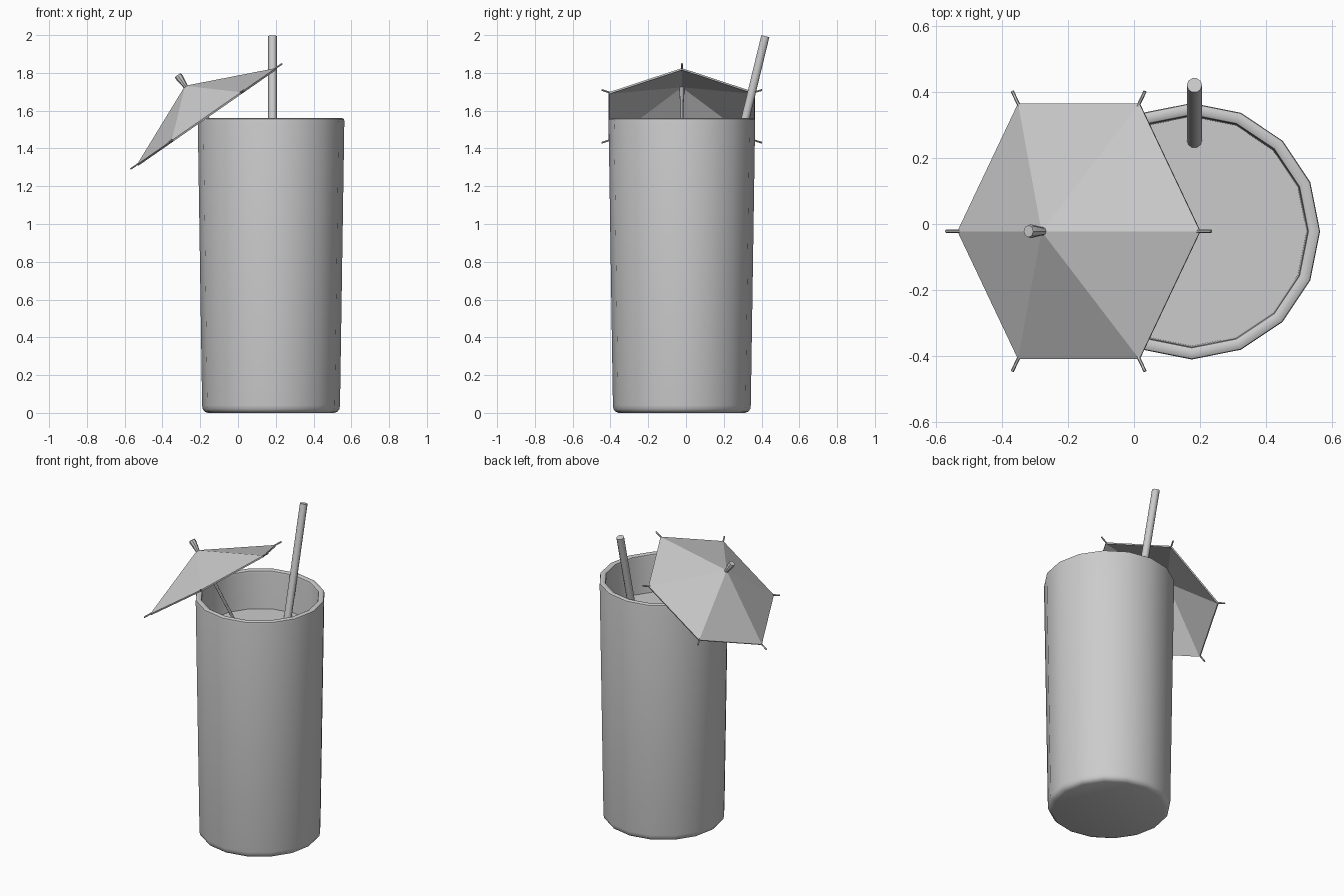
import bpy, bmesh, math
from mathutils import Vector, Matrix

if "Cube" in bpy.data.objects:
    bpy.data.objects.remove(bpy.data.objects["Cube"], do_unlink=True)

grey = bpy.data.materials.new("plain grey")
grey.use_nodes = True
grey.diffuse_color = (0.6, 0.6, 0.6, 1)
grey.node_tree.nodes["Principled BSDF"].inputs["Base Color"].default_value = grey.diffuse_color


def finish(name, bm, matrix, smooth=None):
    bmesh.ops.recalc_face_normals(bm, faces=bm.faces)
    mesh = bpy.data.meshes.new(name)
    bm.to_mesh(mesh)
    bm.free()
    mesh.materials.append(grey)
    obj = bpy.data.objects.new(name, mesh)
    obj.matrix_world = matrix
    bpy.context.collection.objects.link(obj)
    if smooth:
        bpy.ops.object.select_all(action='DESELECT')
        obj.select_set(True)
        bpy.context.view_layer.objects.active = obj
        bpy.ops.object.shade_smooth_by_angle(angle=math.radians(smooth))
    return obj


def lathe(name, profile, sides, matrix, smooth=40):
    """Turn (radius, height) points about z and cap both ends."""
    bm = bmesh.new()
    rings = []
    for r, z in profile:
        rings.append([bm.verts.new((r * math.cos(i * math.tau / sides),
                                    r * math.sin(i * math.tau / sides), z))
                      for i in range(sides)])
    for a, b in zip(rings, rings[1:]):
        for i in range(sides):
            j = (i + 1) % sides
            bm.faces.new((a[i], a[j], b[j], b[i]))
    bm.faces.new(rings[0])
    bm.faces.new(rings[-1])
    return finish(name, bm, matrix, smooth)


def rod(name, start, end, r, sides=8):
    start, end = Vector(start), Vector(end)
    axis = end - start
    turn = axis.to_track_quat('Z', 'Y').to_matrix().to_4x4()
    return lathe(name, [(r, 0), (r, axis.length)], sides,
                 Matrix.Translation(start) @ turn)


# Tapered glass with a rounded foot and rim, and a hollow inside
MID_Y = -0.022
glass_place = Matrix.Translation((0.175, MID_Y, 0))
lathe("glass", [(0.335, 0), (0.352, 0.007), (0.362, 0.02), (0.365, 0.04),
                (0.388, 1.545), (0.386, 1.556), (0.378, 1.56), (0.362, 1.56),
                (0.353, 1.555), (0.35, 1.54), (0.33, 0.06)], 16, glass_place)

# Drink surface
lathe("drink", [(0.33, 0.07), (0.347, 1.31)], 16, glass_place)

# Straw leaning to the back
rod("straw", (0.183, -0.04, 0.1), (0.183, 0.42, 1.994), 0.023, 10)

# Paper umbrella, tilted over the edge of the glass
umbrella = (Matrix.Translation((-0.1675, MID_Y, 1.57))
            @ Matrix.Rotation(math.radians(-34.8), 4, 'Y'))
RADIUS, PEAK = 0.447, 0.197

bm = bmesh.new()
peak = bm.verts.new((0, 0, PEAK))
rim = [bm.verts.new((RADIUS * math.cos(i * math.tau / 6),
                     RADIUS * math.sin(i * math.tau / 6), 0)) for i in range(6)]
for i in range(6):
    bm.faces.new((peak, rim[i], rim[(i + 1) % 6]))
canopy = finish("umbrella_canopy", bm, umbrella)
shell = canopy.modifiers.new("paper thickness", 'SOLIDIFY')
shell.thickness = 0.01
shell.offset = -1

# Stick with a flared head
lathe("umbrella_stick", [(0.009, -0.5), (0.009, 0.08), (0.013, 0.14),
                         (0.013, PEAK), (0.021, 0.255), (0.018, 0.266)], 8, umbrella)

# Rib tips poking out at the corners
for i in range(6):
    way = Vector((math.cos(i * math.tau / 6), math.sin(i * math.tau / 6), 0))
    rod(f"rib_tip_{i + 1}", umbrella @ (way * (RADIUS - 0.02)),
        umbrella @ (way * (RADIUS + 0.042)), 0.005, 6)
